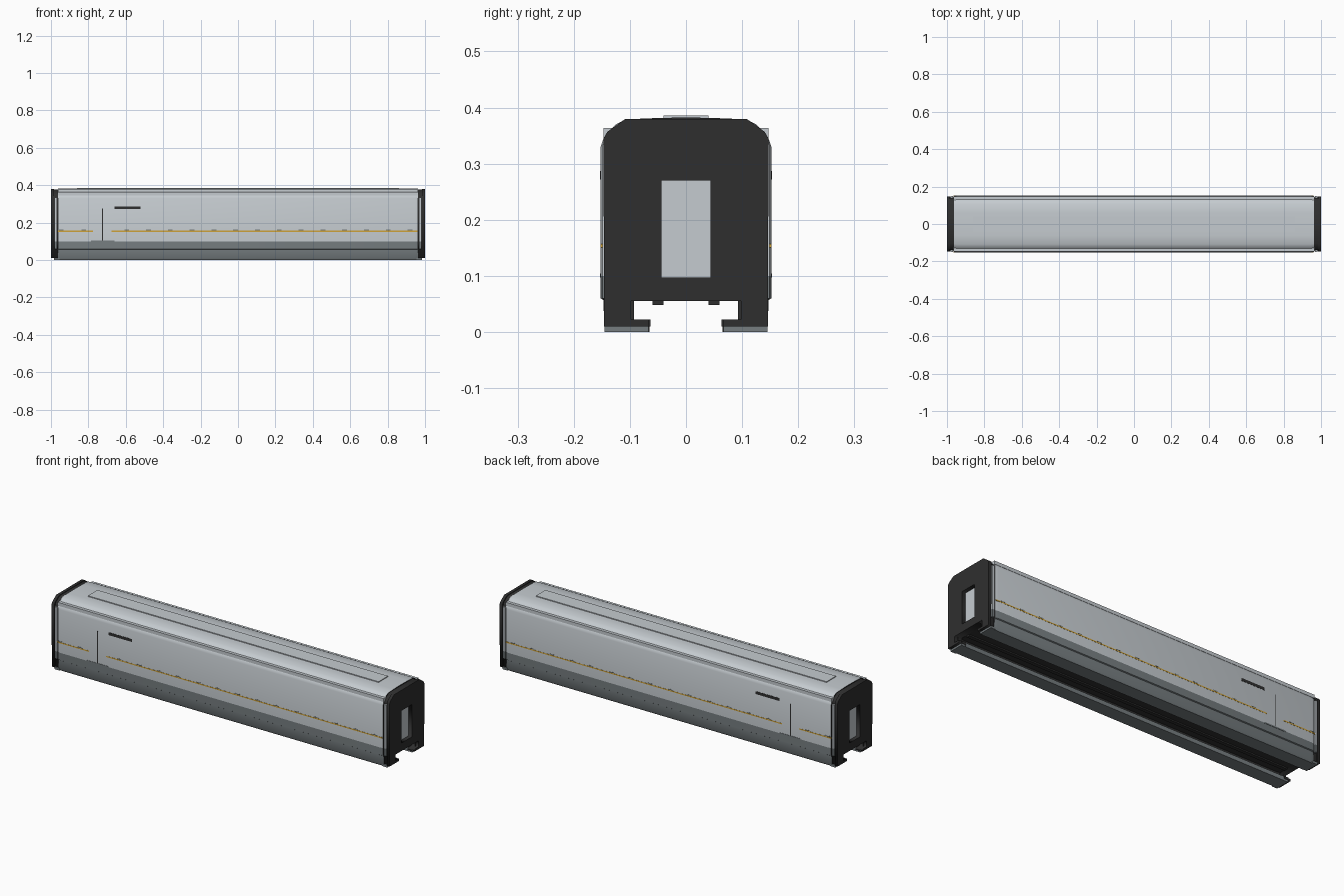
import bpy, bmesh, math

if "Cube" in bpy.data.objects:
    bpy.data.objects.remove(bpy.data.objects["Cube"])


def material(name, r, g, b):
    m = bpy.data.materials.new(name)
    m.diffuse_color = (r, g, b, 1)
    m.use_nodes = True
    m.node_tree.nodes["Principled BSDF"].inputs["Base Color"].default_value = m.diffuse_color
    return m


LIGHT = material("light_grey", 0.56, 0.60, 0.63)
SKIRT = material("slate_grey", 0.18, 0.205, 0.215)
BLACK = material("rubber_black", 0.028, 0.028, 0.028)
YELLOW = material("stripe_yellow", 0.62, 0.36, 0.04)


def finish(bm, name, mats, smooth=False):
    bmesh.ops.recalc_face_normals(bm, faces=bm.faces)
    me = bpy.data.meshes.new(name)
    bm.to_mesh(me)
    bm.free()
    ob = bpy.data.objects.new(name, me)
    bpy.context.collection.objects.link(ob)
    for m in mats:
        me.materials.append(m)
    if smooth:
        bpy.ops.object.select_all(action='DESELECT')
        ob.select_set(True)
        bpy.context.view_layer.objects.active = ob
        bpy.ops.object.shade_smooth_by_angle(angle=math.radians(30))
    return ob


def sweep(half, sections):
    """Loft a profile mirrored in y through (x, y scale) sections."""
    loop = half + [(-y, z) for y, z in reversed(half)]
    bm = bmesh.new()
    rings = [[bm.verts.new((x, y * s, z)) for y, z in loop] for x, s in sections]
    n = len(loop)
    for a, b in zip(rings, rings[1:]):
        for i in range(n):
            bm.faces.new((a[i], a[(i + 1) % n], b[(i + 1) % n], b[i]))
    bm.faces.new(rings[0])
    bm.faces.new(rings[-1])
    return bm


def boxes(name, mat, spans, both_sides=False):
    """Boxes given as (x0, x1, y0, y1, z0, z1), optionally mirrored in y."""
    bm = bmesh.new()
    for x0, x1, y0, y1, z0, z1 in spans:
        for s in ((1, -1) if both_sides else (1,)):
            vs = bmesh.ops.create_cube(bm, size=1)["verts"]
            for v in vs:
                v.co.x = x1 if v.co.x > 0 else x0
                v.co.y = s * (y1 if v.co.y > 0 else y0)
                v.co.z = z1 if v.co.z > 0 else z0
    return finish(bm, name, [mat])


# Car body: sides, rounded roof, skirt and open channel underneath
roof = [(0.152, 0.33), (0.148, 0.342), (0.139, 0.356), (0.125, 0.370),
        (0.108, 0.379), (0.06, 0.381), (0.02, 0.382)]
under = [(0.10, 0.055), (0.10, 0.022), (0.067, 0.022), (0.067, 0.0),
         (0.140, 0.0), (0.146, 0.010), (0.147, 0.057)]
body_half = under + [(0.152, 0.060), (0.152, 0.10)] + roof
bm = sweep(body_half, [(-0.963, 0.975), (-0.945, 1), (0.945, 1), (0.963, 0.975)])
bmesh.ops.recalc_face_normals(bm, faces=bm.faces)
for f in bm.faces:
    c = f.calc_center_median()
    if abs(f.normal.x) > 0.9:
        f.material_index = 2
    elif c.z < 0.1:
        f.material_index = 2 if (abs(c.y) < 0.101 and c.z > 0.02) else 1
finish(bm, "car_body", [LIGHT, SKIRT, BLACK], True)

# Raised roof panel, roof gutters and underfloor ribs
boxes("roof_panel", LIGHT, [(-0.86, 0.86, -0.04, 0.04, 0.378, 0.386)])
boxes("roof_gutter", LIGHT, [(-0.965, 0.965, 0.125, 0.147, 0.346, 0.364)], True)
boxes("underfloor_rib", BLACK, [(-0.96, 0.96, 0.04, 0.06, 0.048, 0.057)], True)

# End gangways: flat outlines with a doorway hole, extruded along x
frame_half = [(0.098, 0.055), (0.098, 0.022), (0.067, 0.022), (0.067, 0.010),
              (0.146, 0.010), (0.147, 0.345), (0.140, 0.357), (0.108, 0.380)]


def gangway(name, side, x0, x1, shrink):
    outline = [(y * shrink, z - (1 - shrink) * 0.06 * (z > 0.3)) for y, z in frame_half]
    outline = outline + [(-y, z) for y, z in reversed(outline)]
    hole = [(-0.044, 0.097), (-0.044, 0.27), (0.044, 0.27), (0.044, 0.097)]
    cu = bpy.data.curves.new(name, 'CURVE')
    cu.dimensions = '2D'
    cu.fill_mode = 'BOTH'
    cu.extrude = (x1 - x0) / 2
    for pts in (outline, hole):
        sp = cu.splines.new('POLY')
        sp.points.add(len(pts) - 1)
        for p, (y, z) in zip(sp.points, pts):
            p.co = (y, z, 0, 1)
        sp.use_cyclic_u = True
    ob = bpy.data.objects.new(name, cu)
    bpy.context.collection.objects.link(ob)
    cu.materials.append(BLACK)
    ob.rotation_euler = (math.pi / 2, 0, math.pi / 2)
    ob.location.x = side * (x0 + x1) / 2
    bpy.ops.object.select_all(action='DESELECT')
    ob.select_set(True)
    bpy.context.view_layer.objects.active = ob
    bpy.ops.object.convert(target='MESH')


trim_half = [(0.10, 0.055), (0.10, 0.022), (0.067, 0.022), (0.067, 0.0),
             (0.146, 0.0), (0.146, 0.057), (0.151, 0.060), (0.151, 0.10),
             (0.151, 0.33), (0.147, 0.342), (0.146, 0.345), (0.12, 0.370), (0.108, 0.378)]
for side, end in ((1, "right"), (-1, "left")):
    gangway(end + "_gangway_neck", side, 0.960, 0.984, 0.95)
    gangway(end + "_gangway_frame", side, 0.984, 1.0, 1.0)
    xs = sorted((side * 0.972, side * 0.979))
    # End door pane, corner trims and skirt toes
    boxes(end + "_end_door", LIGHT, [(*xs, -0.045, 0.045, 0.096, 0.271)])
    xs = sorted((side * 0.968, side * 0.980))
    boxes(end + "_corner_trim", LIGHT, [(*xs, 0.13, 0.149, 0.10, 0.335)], True)
    boxes(end + "_skirt_corner", SKIRT, [(*xs, 0.13, 0.149, 0.06, 0.10)], True)
    xs = sorted((side * 0.955, side * 0.985))
    boxes(end + "_skirt_toe", SKIRT, [(*xs, 0.067, 0.145, 0.0, 0.012)], True)

# Side stripe with small ticks, broken at the door
boxes("side_stripe", YELLOW, [(-0.965, -0.775, 0.146, 0.1528, 0.151, 0.157),
                              (-0.675, 0.96, 0.146, 0.1528, 0.151, 0.157)], True)
ticks = [-0.945, -0.825] + [-0.595 + 0.1165 * i for i in range(14)]
boxes("stripe_tick", SKIRT, [(x - 0.013, x + 0.013, 0.148, 0.1526, 0.158, 0.162)
                             for x in ticks if x < 0.95], True)

# Side door seam, sill and destination display
boxes("door_seam", BLACK, [(-0.727, -0.723, 0.150, 0.1522, 0.10, 0.275)], True)
boxes("door_sill", SKIRT, [(-0.785, -0.66, 0.148, 0.1535, 0.097, 0.104)], True)
boxes("side_display", BLACK, [(-0.66, -0.52, 0.148, 0.1530, 0.272, 0.287)], True)
